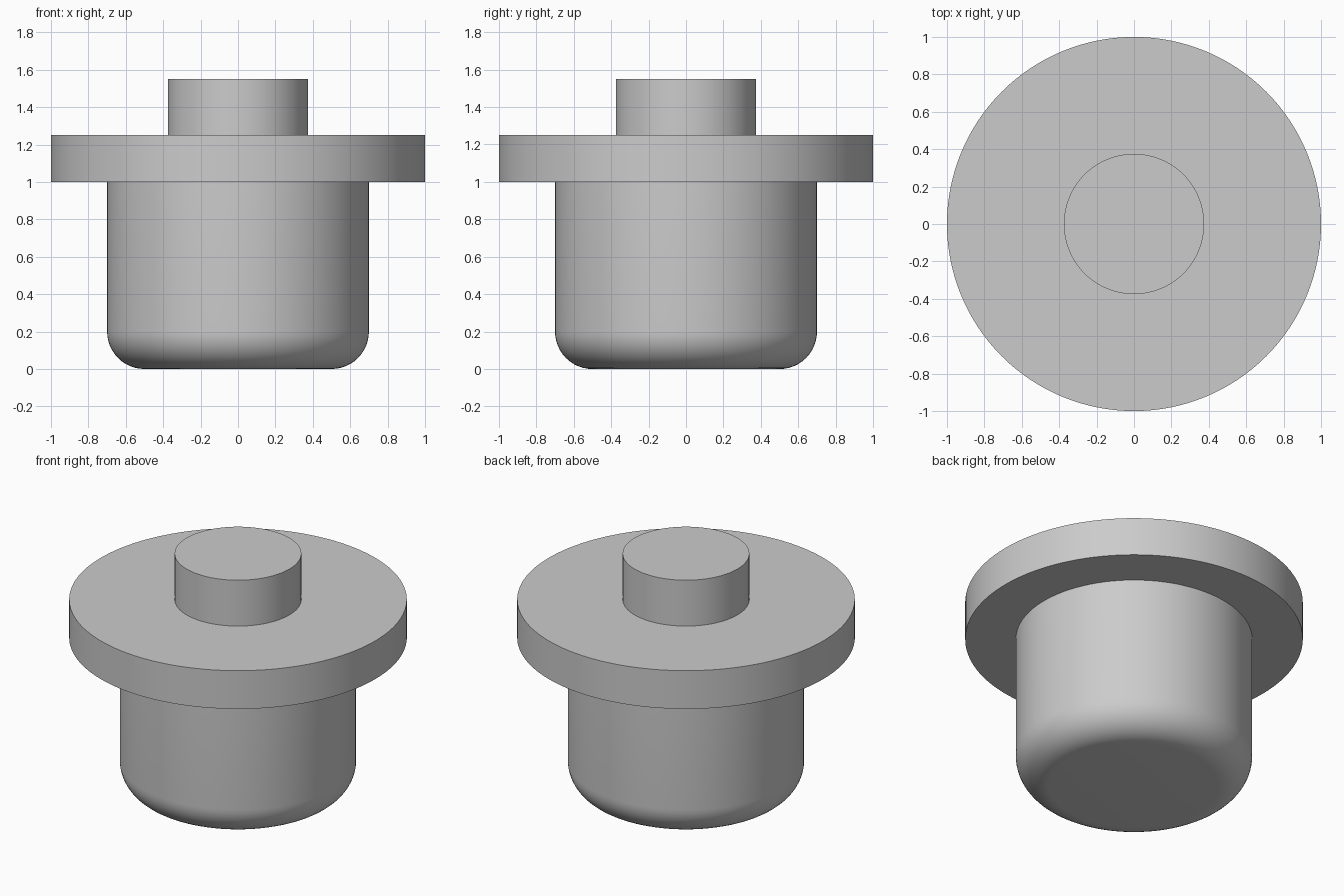
import bpy
import bmesh
import math

if "Cube" in bpy.data.objects:
    bpy.data.objects.remove(bpy.data.objects["Cube"])

SIDES = 128

# One flat grey for the whole part
grey = bpy.data.materials.new("light_grey")
grey.diffuse_color = (0.6, 0.6, 0.6, 1.0)
grey.use_nodes = True
grey.node_tree.nodes["Principled BSDF"].inputs["Base Color"].default_value = grey.diffuse_color


def lathe(name, profile, material):
    """Revolve an (r, z) profile, listed bottom to top, into a closed solid."""
    bm = bmesh.new()
    rings = []
    for r, z in profile:
        rings.append([bm.verts.new((r * math.cos(2 * math.pi * j / SIDES),
                                    r * math.sin(2 * math.pi * j / SIDES), z))
                      for j in range(SIDES)])
    for low, high in zip(rings, rings[1:]):
        for j in range(SIDES):
            k = (j + 1) % SIDES
            bm.faces.new((low[j], low[k], high[k], high[j]))
    bm.faces.new(rings[0][::-1])
    bm.faces.new(rings[-1])
    mesh = bpy.data.meshes.new(name)
    bm.to_mesh(mesh)
    bm.free()
    mesh.materials.append(material)
    obj = bpy.data.objects.new(name, mesh)
    bpy.context.collection.objects.link(obj)
    bpy.ops.object.select_all(action='DESELECT')
    obj.select_set(True)
    bpy.context.view_layer.objects.active = obj
    bpy.ops.object.shade_smooth_by_angle(angle=math.radians(30))
    return obj


# Rounded bottom edge of the body
FILLET, BODY_R, STEPS = 0.2, 0.7, 12
profile = []
for i in range(STEPS + 1):
    a = math.pi / 2 * i / STEPS
    profile.append((BODY_R - FILLET + FILLET * math.sin(a), FILLET - FILLET * math.cos(a)))

# Body wall, wide flange and top knob
profile += [(BODY_R, 1.0), (1.0, 1.0), (1.0, 1.25), (0.375, 1.25), (0.375, 1.55)]

lathe("flanged_plug", profile, grey)
